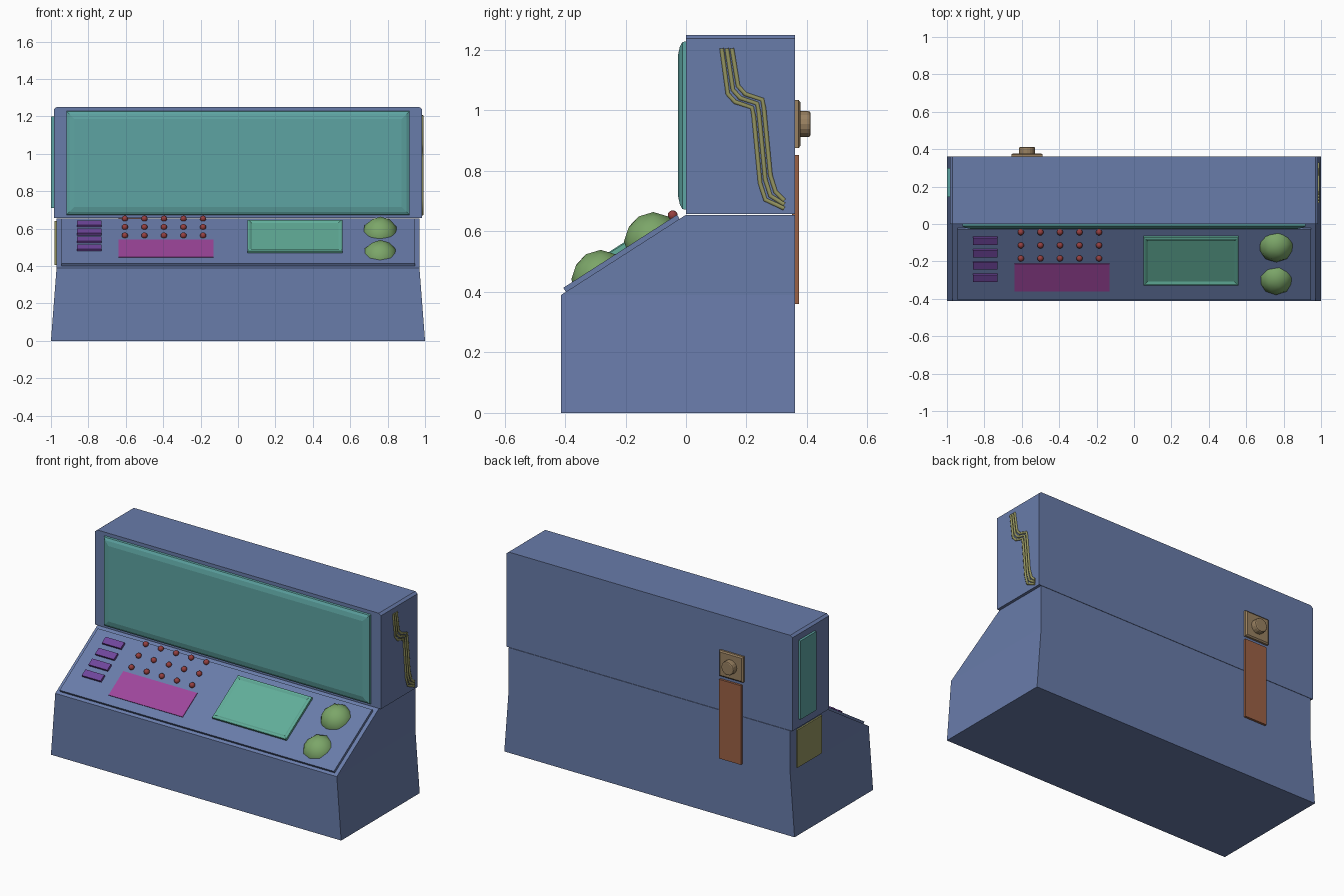
import bpy, bmesh, math
from mathutils import Matrix, Vector

if "Cube" in bpy.data.objects:
    bpy.data.objects.remove(bpy.data.objects["Cube"])

# frame of the sloping desk: local x = right, y = up the slope, z = outward
SLOPE = Matrix.Translation((0, 0, 0.655)) @ Matrix.Rotation(math.atan2(0.265, 0.413), 4, 'X')


def material(name, color):
    m = bpy.data.materials.new(name)
    m.diffuse_color = (*color, 1)
    m.use_nodes = True
    m.node_tree.nodes["Principled BSDF"].inputs["Base Color"].default_value = m.diffuse_color
    return m


BLUE = material("blue_metal", (0.14, 0.2, 0.4))
TEAL = material("teal_glass", (0.11, 0.37, 0.36))
GREEN = material("green_glass", (0.12, 0.42, 0.32))
PURPLE = material("purple", (0.16, 0.06, 0.33))
RED = material("red", (0.3, 0.05, 0.05))
MAGENTA = material("magenta", (0.34, 0.06, 0.33))
OLIVE = material("dome_green", (0.2, 0.38, 0.14))
WIRE = material("wire", (0.3, 0.3, 0.12))
TAN = material("tan", (0.32, 0.22, 0.12))
RUST = material("rust", (0.33, 0.12, 0.06))


def finish(name, bm, mat, matrix=None, smooth=False):
    if matrix:
        bm.transform(matrix)
    bmesh.ops.recalc_face_normals(bm, faces=bm.faces)
    me = bpy.data.meshes.new(name)
    bm.to_mesh(me)
    bm.free()
    me.materials.append(mat)
    for p in me.polygons:
        p.use_smooth = smooth
    ob = bpy.data.objects.new(name, me)
    bpy.context.collection.objects.link(ob)
    return ob


def box(name, lo, hi, mat, matrix=None):
    bm = bmesh.new()
    lo, hi = Vector(lo), Vector(hi)
    bmesh.ops.create_cube(bm, size=1, matrix=Matrix.Translation((lo + hi) / 2)
                          @ Matrix.Diagonal((*(hi - lo), 1)))
    return finish(name, bm, mat, matrix)


def stepped_panel(name, x0, x1, y0, y1, steps, mat, matrix):
    """Rectangle carried through (height, inset) steps and capped."""
    bm = bmesh.new()
    rings = []
    for h, i in steps:
        rings.append([bm.verts.new(c) for c in ((x0 + i, y0 + i, h), (x1 - i, y0 + i, h),
                                                (x1 - i, y1 - i, h), (x0 + i, y1 - i, h))])
    for a, b in zip(rings, rings[1:]):
        for k in range(4):
            bm.faces.new((a[k], a[(k + 1) % 4], b[(k + 1) % 4], b[k]))
    bm.faces.new(rings[0])
    bm.faces.new(rings[-1])
    return finish(name, bm, mat, matrix)


# base cabinet: lower part flares out, upper part is straight-sided
bm = bmesh.new()
profile = [(-0.413, 0, 1), (-0.413, 0.39, 0.97), (0, 0.655, 0.97),
           (0.36, 0.655, 0.97), (0.36, 0.39, 0.97), (0.36, 0, 1)]
left = [bm.verts.new((-w, y, z)) for y, z, w in profile]
right = [bm.verts.new((w, y, z)) for y, z, w in profile]
for k in range(6):
    j = (k + 1) % 6
    bm.faces.new((left[k], left[j], right[j], right[k]))
for s in (left, right):
    bm.faces.new((s[0], s[1], s[4], s[5]))
    bm.faces.new((s[1], s[2], s[3], s[4]))
finish("base_cabinet", bm, BLUE)

# upper housing with small chamfer at the top ends
bm = bmesh.new()
outline = [(-0.985, 0.657), (0.985, 0.657), (0.985, 1.238), (0.97, 1.25), (-0.97, 1.25), (-0.985, 1.238)]
front = bm.faces.new([bm.verts.new((x, 0, z)) for x, z in outline])
ext = bmesh.ops.extrude_face_region(bm, geom=[front])
bmesh.ops.translate(bm, vec=(0, 0.36, 0), verts=[v for v in ext["geom"] if isinstance(v, bmesh.types.BMVert)])
if not front.is_valid or len(bm.faces) == 7:
    bm.faces.new([v for v in sorted((v for v in bm.verts if v.co.y < 0.1),
                                    key=lambda v: math.atan2(v.co.z - 0.95, v.co.x))])
finish("upper_housing", bm, BLUE)

# main screen
UPRIGHT = Matrix.Rotation(math.pi / 2, 4, 'X')
stepped_panel("main_screen", -0.92, 0.92, 0.67, 1.23,
              [(-0.01, 0), (0.012, 0.004), (0.02, 0.018), (0.026, 0.045)], TEAL, UPRIGHT)

# sloping control desk
box("control_panel", (-0.945, -0.472, -0.005), (0.945, -0.025, 0.016), BLUE, SLOPE)
for k, y in enumerate((-0.09, -0.157, -0.222, -0.288)):
    v = (y + 0.013) / 0.841
    box(f"slide_switch_{k}", (-0.86, v - 0.022, 0), (-0.73, v + 0.022, 0.03), PURPLE, SLOPE)
for r in range(3):
    for c in range(5):
        bm = bmesh.new()
        bmesh.ops.create_icosphere(bm, subdivisions=2, radius=0.017)
        v = (-0.045 - 0.07 * r + 0.013) / 0.841
        finish(f"button_{r}_{c}", bm, RED,
               SLOPE @ Matrix.Translation((-0.605 + 0.1045 * c, v, 0.022)), True)
box("keypad", (-0.64, -0.415, 0), (-0.13, -0.242, 0.02), MAGENTA, SLOPE)
stepped_panel("small_screen", 0.05, 0.56, -0.37, -0.065,
              [(0, 0), (0.03, 0), (0.034, 0.006), (0.034, 0.012), (0.028, 0.024)], GREEN, SLOPE)
for k, (y, z) in enumerate(((-0.108, 0.567), (-0.282, 0.442))):
    bm = bmesh.new()
    bmesh.ops.create_icosphere(bm, subdivisions=2, radius=0.097)
    finish(f"dome_{k}", bm, OLIVE, Matrix.Translation((0.76, y, z)), True)

# three wires running down the right side
path = [(0.118, 1.205), (0.138, 1.055), (0.162, 1.028), (0.218, 1.01), (0.224, 0.98),
        (0.245, 0.76), (0.262, 0.705), (0.325, 0.676)]
for k in range(3):
    cu = bpy.data.curves.new("side_wire", 'CURVE')
    cu.dimensions = '3D'
    cu.bevel_depth = 0.008
    cu.bevel_resolution = 1
    cu.use_fill_caps = True
    sp = cu.splines.new('POLY')
    sp.points.add(len(path) - 1)
    for i, (p, (y, z)) in enumerate(zip(sp.points, path)):
        dy = 0 if i == len(path) - 1 else 0.017
        dz = 0 if i == 0 else 0.013
        p.co = (0.985, y + dy * k, z + dz * k, 1)
    cu.materials.append(WIRE)
    bpy.context.collection.objects.link(bpy.data.objects.new(f"side_wire_{k}", cu))

# left side plates
box("side_screen", (-1.0, 0.145, 0.71), (-0.98, 0.3, 1.2), TEAL)
box("side_hatch", (-0.98, 0.06, 0.405), (-0.96, 0.3, 0.64), WIRE)

# rear knob, its plate and the strip below
stepped_panel("knob_plate", -0.655, -0.49, 0.875, 1.035,
              [(-0.35, 0), (-0.372, 0), (-0.378, 0.008)], TAN, UPRIGHT)
bm = bmesh.new()
bmesh.ops.create_cone(bm, cap_ends=True, segments=16, radius1=0.043, radius2=0.043, depth=0.05)
bmesh.ops.bevel(bm, geom=[e for e in bm.edges if all(v.co.z < 0 for v in e.verts)],
                offset=0.008, segments=2, affect='EDGES', profile=0.5)
finish("rear_knob", bm, TAN, Matrix.Translation((-0.572, 0.387, 0.955)) @ UPRIGHT)
box("rear_strip", (-0.64, 0.35, 0.36), (-0.49, 0.374, 0.853), RUST)
